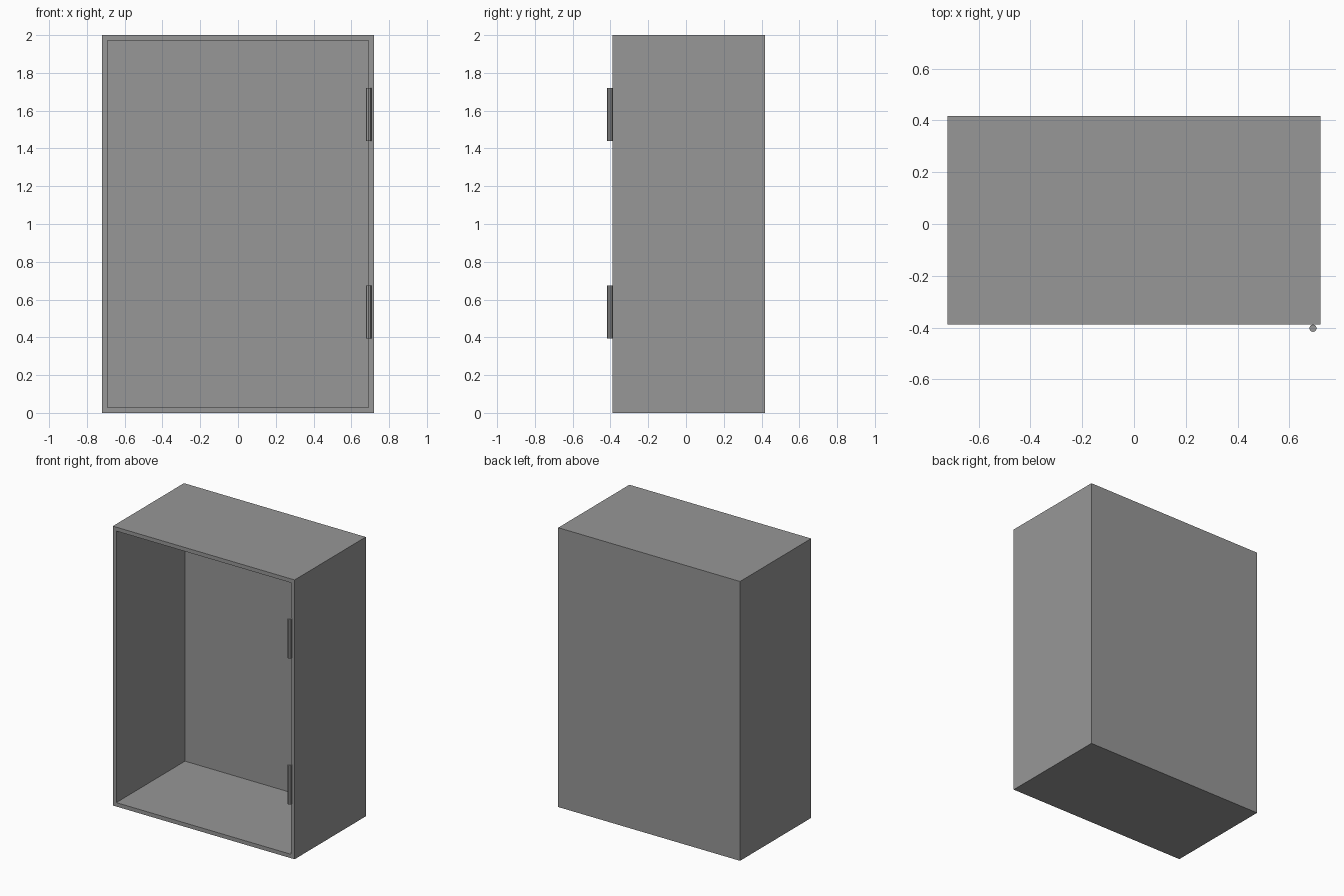
import bpy, bmesh
from mathutils import Matrix, Vector

if "Cube" in bpy.data.objects:
    bpy.data.objects.remove(bpy.data.objects["Cube"])

W, H = 1.44, 2.0
Y0, Y1 = -0.388, 0.417      # front opening and back of the cabinet
T = 0.028                   # wall thickness
R = 0.0145                  # hinge pin radius

grey = bpy.data.materials.new("mid_grey")
grey.diffuse_color = (0.31, 0.31, 0.31, 1)
grey.use_nodes = True
grey.node_tree.nodes["Principled BSDF"].inputs["Base Color"].default_value = grey.diffuse_color


def finish(bm, name):
    bmesh.ops.recalc_face_normals(bm, faces=bm.faces)
    mesh = bpy.data.meshes.new(name)
    bm.to_mesh(mesh)
    bm.free()
    mesh.materials.append(grey)
    obj = bpy.data.objects.new(name, mesh)
    bpy.context.collection.objects.link(obj)
    return obj


# Open-fronted cabinet shell: inset the front face and push it inwards
bm = bmesh.new()
bmesh.ops.create_cube(bm, size=1)
for v in bm.verts:
    v.co = Vector((v.co.x * W, (Y0 + Y1) / 2 + v.co.y * (Y1 - Y0), (v.co.z + 0.5) * H))
bm.normal_update()
front = min(bm.faces, key=lambda f: f.calc_center_median().y)
bmesh.ops.inset_individual(bm, faces=[front], thickness=T, use_even_offset=True)
inner = bmesh.ops.extrude_face_region(bm, geom=[front])["geom"]
bmesh.ops.translate(bm, vec=(0, Y1 - Y0 - T, 0),
                    verts=[g for g in inner if isinstance(g, bmesh.types.BMVert)])
if front.is_valid:
    bmesh.ops.delete(bm, geom=[front], context='FACES_ONLY')
finish(bm, "cabinet_shell")

# Two upright hinge pins on the right front edge
for name, z in (("lower_hinge", 0.535), ("upper_hinge", 1.58)):
    bm = bmesh.new()
    bmesh.ops.create_cone(bm, cap_ends=True, segments=8, radius1=R, radius2=R, depth=0.28,
                          matrix=Matrix.Translation((0.691, Y0 - R, z)))
    finish(bm, name)
